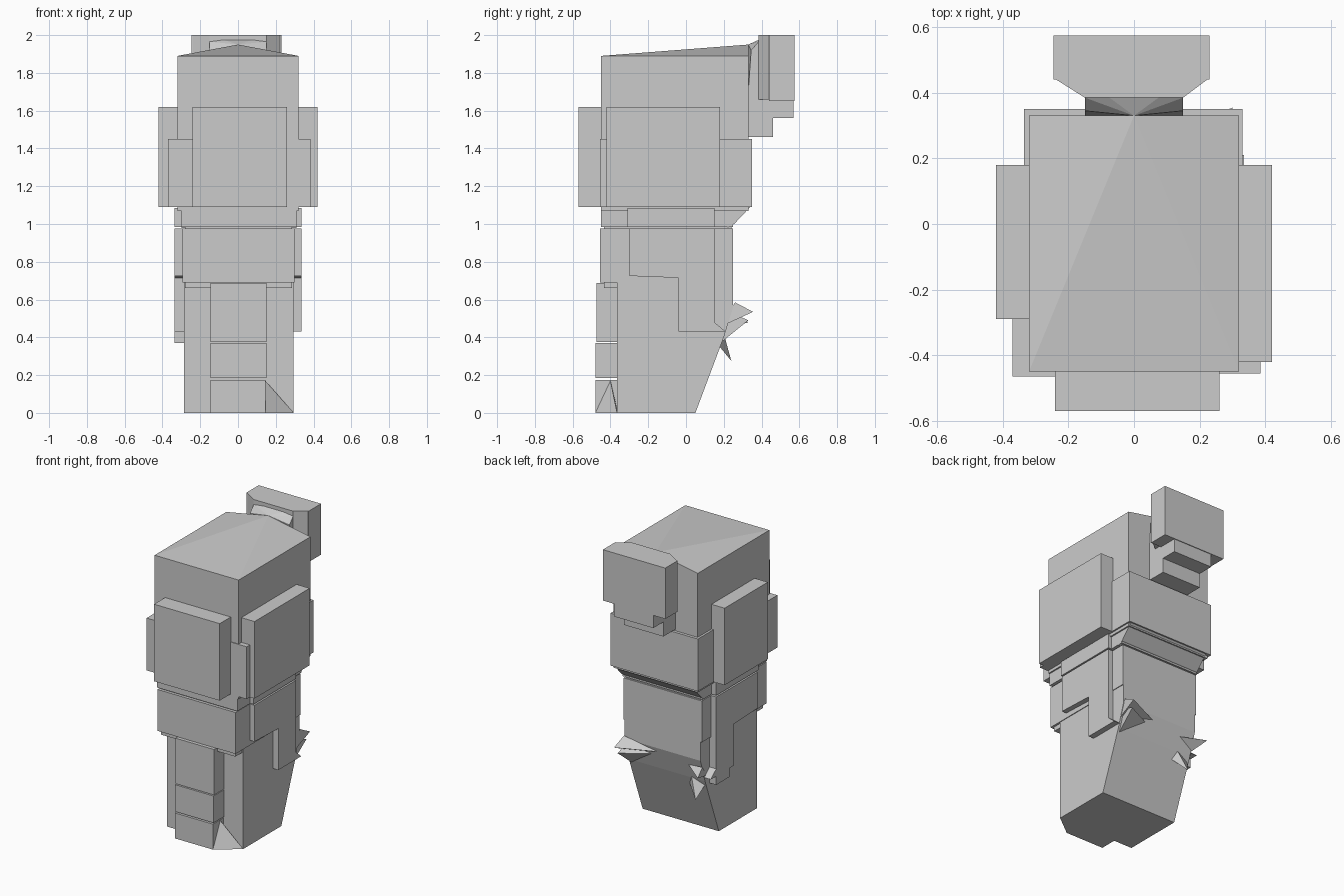
import bpy
import bmesh

# One flat grey for the whole model
grey = bpy.data.materials.new("plain grey")
grey.diffuse_color = (0.6, 0.6, 0.6, 1)


def finish(name, bm):
    bmesh.ops.recalc_face_normals(bm, faces=bm.faces[:])
    mesh = bpy.data.meshes.new(name)
    bm.to_mesh(mesh)
    bm.free()
    mesh.materials.append(grey)
    ob = bpy.data.objects.new(name, mesh)
    bpy.context.scene.collection.objects.link(ob)
    return ob


def hull(name, points):
    """Flat-faced solid around a few corner points."""
    bm = bmesh.new()
    for p in points:
        bm.verts.new(p)
    res = bmesh.ops.convex_hull(bm, input=bm.verts[:])
    junk = [v for v in bm.verts if not v.link_faces]
    bmesh.ops.delete(bm, geom=junk, context='VERTS')
    return finish(name, bm)


def box(name, x, y, z):
    return hull(name, [(a, b, c) for a in x for b in y for c in z])


def side_prism(name, x, profile):
    """Extrude a (y, z) outline across x."""
    bm = bmesh.new()
    face = bm.faces.new([bm.verts.new((x[0], y, z)) for y, z in profile])
    out = bmesh.ops.extrude_face_region(bm, geom=[face])
    moved = [g for g in out["geom"] if isinstance(g, bmesh.types.BMVert)]
    bmesh.ops.translate(bm, verts=moved, vec=(x[1] - x[0], 0, 0))
    return finish(name, bm)


# Head with a crown rising to a point at the back
hull("head", [(x, y, z) for x in (-0.32, 0.32) for y in (-0.45, 0.33) for z in (1.07, 1.89)]
     + [(0, 0.33, 1.95)])

# Hair panels round the lower head
box("front_panel", (-0.24, 0.26), (-0.57, -0.44), (1.09, 1.62))
box("left_panel", (-0.42, -0.31), (-0.29, 0.18), (1.09, 1.62))
box("right_panel", (0.31, 0.42), (-0.42, 0.18), (1.09, 1.62))
box("back_panel", (-0.335, 0.33), (0.17, 0.35), (1.09, 1.45))
box("left_front_lock", (-0.37, -0.23), (-0.465, -0.28), (1.09, 1.45))
box("right_front_lock", (0.25, 0.385), (-0.455, -0.41), (1.09, 1.45))

# Tied hair behind the head, in steps
box("tail_plate", (-0.245, 0.23), (0.44, 0.575), (1.65, 2.0))
box("tail_middle", (-0.15, 0.15), (0.32, 0.57), (1.56, 1.66))
box("tail_lower", (-0.15, 0.15), (0.32, 0.46), (1.46, 1.57))
hull("tail_neck", [(x, y, z) for x in (-0.15, 0.15)
                   for y, z in ((0.32, 1.56), (0.45, 1.56), (0.345, 1.92), (0.385, 1.965))]
     + [(0, 0.33, 1.95), (-0.15, 0.44, 2.0), (0.15, 0.44, 2.0)])
hull("tail_flare", [(x, y, z) for z in (1.66, 2.0)
                    for x, y in ((-0.245, 0.445), (0.23, 0.445), (-0.15, 0.385), (0.15, 0.385))])

# Collar and the sloping underside behind it
box("collar", (-0.30, 0.31), (-0.45, 0.25), (0.985, 1.085))
box("left_shoulder", (-0.335, -0.29), (-0.31, 0.15), (0.985, 1.085))
box("right_shoulder", (0.29, 0.335), (-0.31, 0.15), (0.985, 1.085))
side_prism("collar_back", (-0.30, 0.31), [(0.22, 0.98), (0.255, 1.0), (0.34, 1.09), (0.22, 1.09)])

# Torso
box("torso", (-0.295, 0.30), (-0.455, 0.25), (0.69, 0.975))
box("torso_core", (-0.28, 0.285), (-0.435, 0.24), (0.66, 1.1))

# Arms, bent toward the back
arm = [(-0.30, 0.975), (-0.30, 0.725), (-0.04, 0.715), (-0.04, 0.43),
       (0.21, 0.43), (0.15, 0.48), (0.15, 0.975)]
side_prism("left_arm", (-0.335, -0.28), arm)
side_prism("right_arm", (0.28, 0.335), arm)
box("left_hand", (-0.335, -0.28), (0.0, 0.15), (0.37, 0.44))

# Lower body with a back that slopes inward to the feet
side_prism("lower_body", (-0.285, 0.295),
           [(-0.365, 0), (0.05, 0), (0.20, 0.40), (0.25, 0.56), (0.25, 0.70), (-0.365, 0.70)])

# Front of the legs, in three stacked blocks
box("front_upper_leg", (-0.145, 0.15), (-0.475, -0.35), (0.375, 0.688))
box("front_lower_leg", (-0.145, 0.15), (-0.48, -0.35), (0.185, 0.37))
box("front_foot", (-0.145, 0.145), (-0.48, -0.35), (0, 0.175))
hull("foot_corner", [(0.145, -0.48, 0), (0.295, -0.365, 0), (0.145, -0.36, 0),
                     (0.145, -0.40, 0.17)])

# Jagged splinters at the back of the waist
spikes = {
    "right_spike_upper": [(0.29, 0.17, 0.45), (0.29, 0.26, 0.585), (0.30, 0.355, 0.535), (0.05, 0.24, 0.53)],
    "right_spike_lower": [(0.28, 0.17, 0.36), (0.28, 0.24, 0.53), (0.29, 0.33, 0.49), (0.10, 0.23, 0.50)],
    "left_spike_upper": [(-0.28, 0.17, 0.43), (-0.30, 0.25, 0.52), (-0.32, 0.33, 0.48), (-0.18, 0.23, 0.50)],
    "left_spike_lower": [(-0.28, 0.18, 0.38), (-0.18, 0.20, 0.42), (-0.24, 0.24, 0.275), (-0.14, 0.17, 0.36)],
}
for name, points in spikes.items():
    hull(name, points)
